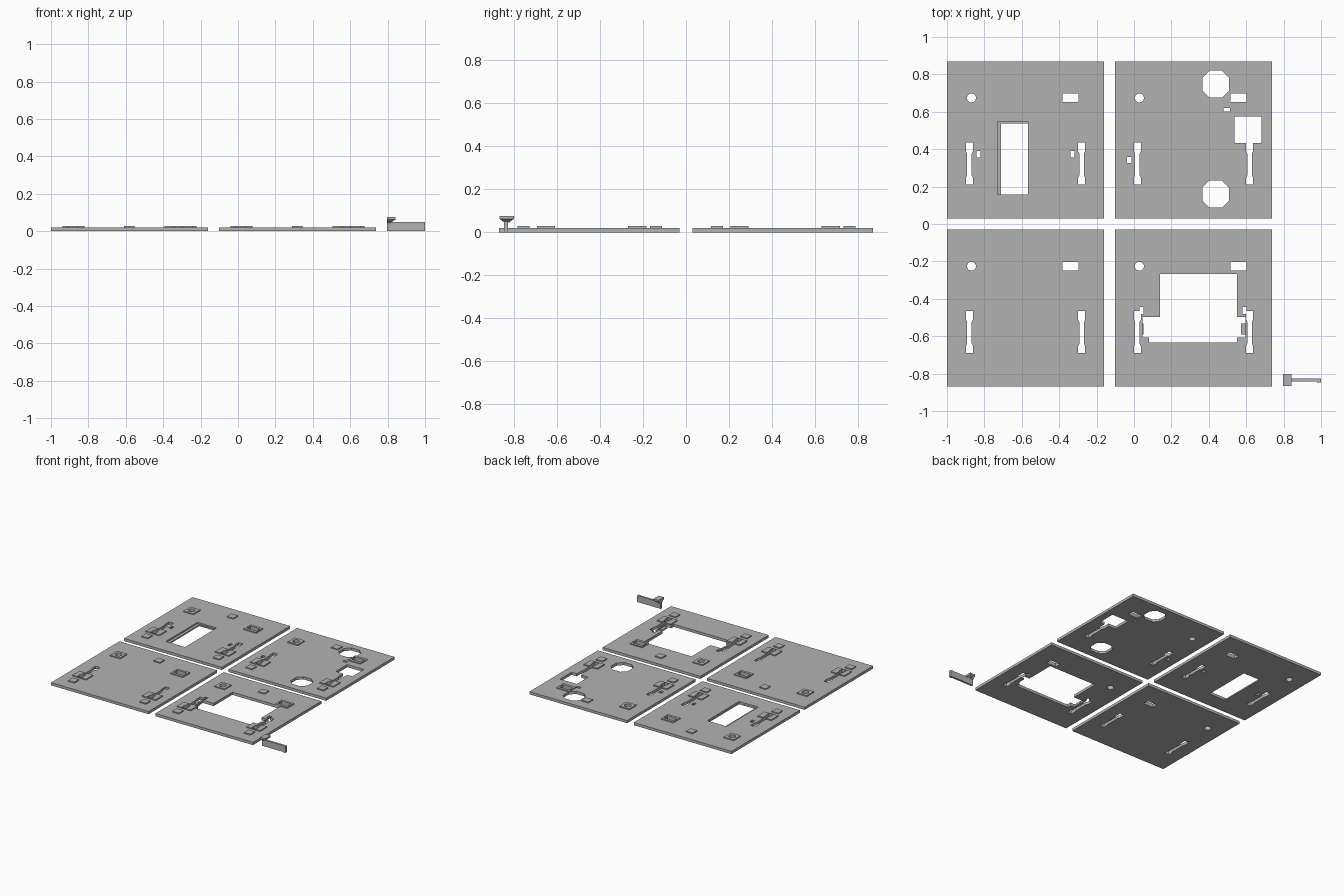
import bpy, bmesh, math

if "Cube" in bpy.data.objects:
    bpy.data.objects.remove(bpy.data.objects["Cube"])

TOP, PAD = 0.021, 0.029      # plate surface and raised pad height
grey = bpy.data.materials.new("plain grey")
grey.diffuse_color = (0.45, 0.45, 0.45, 1)
grey.use_nodes = True
grey.node_tree.nodes["Principled BSDF"].inputs["Base Color"].default_value = grey.diffuse_color


def rect(x0, x1, y0, y1):
    return [(x0, y0), (x1, y0), (x1, y1), (x0, y1)]


def ring(cx, cy, r, n=24):
    return [(cx + r * math.cos(2 * math.pi * i / n),
             cy + r * math.sin(2 * math.pi * i / n)) for i in range(n)]


def octagon(cx, cy, h=0.072, c=0.038):
    k = h - c
    return [(cx + x, cy + y) for x, y in
            [(-k, -h), (k, -h), (h, -k), (h, k), (k, h), (-k, h), (-h, k), (-h, -k)]]


def keyslot(cx, y0):
    # long slot with a narrow waist, wider at both ends
    half = [(0.019, 0), (0.019, 0.036), (0.012, 0.05), (0.012, 0.165), (0.019, 0.178), (0.019, 0.225)]
    return ([(cx + w, y0 + y) for w, y in half]
            + [(cx - w, y0 + y) for w, y in reversed(half)])


def prisms(name, outlines, z0, z1):
    """One object holding an upright prism for every outline."""
    bm = bmesh.new()
    for pts in outlines:
        low = [bm.verts.new((x, y, z0)) for x, y in pts]
        high = [bm.verts.new((x, y, z1)) for x, y in pts]
        bm.faces.new(low[::-1])
        bm.faces.new(high)
        for i in range(len(pts)):
            j = (i + 1) % len(pts)
            bm.faces.new((low[i], low[j], high[j], high[i]))
    bmesh.ops.recalc_face_normals(bm, faces=bm.faces)
    me = bpy.data.meshes.new(name)
    bm.to_mesh(me)
    bm.free()
    me.materials.append(grey)
    ob = bpy.data.objects.new(name, me)
    bpy.context.collection.objects.link(ob)
    return ob


def cut(ob, cutters):
    for c in cutters:
        m = ob.modifiers.new("cut", 'BOOLEAN')
        m.operation, m.solver, m.object = 'DIFFERENCE', 'EXACT', c
    bpy.context.view_layer.update()
    deps = bpy.context.evaluated_depsgraph_get()
    me = bpy.data.meshes.new_from_object(ob.evaluated_get(deps))
    ob.modifiers.clear()
    ob.data = me


def plate(name, dx, dy, holes, pocket=None):
    def move(pts):
        return [(x + dx, y + dy) for x, y in pts]
    base = prisms(name, [move(rect(-1, -0.16, 0.03, 0.87))], 0, TOP)
    # raised pads: hole pad, slot pad, locating blocks, key slot pads
    pads = prisms(name + "_pads", [move(p) for p in (
        rect(-0.912, -0.826, 0.631, 0.717),
        rect(-0.393, -0.286, 0.631, 0.717),
        rect(-0.609, -0.553, 0.733, 0.789),
        rect(-0.938, -0.820, 0.206, 0.291),
        rect(-0.340, -0.222, 0.206, 0.291),
        rect(-0.914, -0.858, 0.117, 0.172),
        rect(-0.299, -0.243, 0.117, 0.172))], TOP, PAD)
    # openings shared by all plates, then those of this plate
    common = [move(p) for p in (
        ring(-0.869, 0.674, 0.024),
        rect(-0.382, -0.297, 0.652, 0.698),
        keyslot(-0.880, 0.211), keyslot(-0.280, 0.211))]
    cutters = [prisms("cutter", [p], -0.05, 0.1) for p in common + holes]
    if pocket:
        cutters.append(prisms("cutter", [pocket], 0.010, 0.1))
    for c in cutters:
        c.hide_render = True
    cut(base, cutters)
    cut(pads, cutters)
    for c in cutters:
        bpy.data.objects.remove(c)


# Four mounting plates
plate("plain_plate", 0, -0.9, [])
plate("window_plate", 0, 0, [
    rect(-0.71, -0.567, 0.158, 0.537),
    rect(-0.842, -0.821, 0.356, 0.390),
    rect(-0.340, -0.319, 0.356, 0.390)],
    pocket=rect(-0.731, -0.566, 0.157, 0.547))
plate("port_plate", 0.898, 0, [
    octagon(0.437, 0.748), octagon(0.437, 0.160),
    rect(0.537, 0.681, 0.434, 0.575),
    rect(0.479, 0.513, 0.602, 0.620),
    rect(-0.038, -0.014, 0.326, 0.358)])
plate("frame_plate", 0.898, -0.9, [
    [(0.080, -0.634), (0.551, -0.634), (0.551, -0.606), (0.596, -0.606),
     (0.596, -0.497), (0.551, -0.497), (0.551, -0.267), (0.138, -0.267),
     (0.138, -0.497), (0.046, -0.497), (0.046, -0.606), (0.080, -0.606)],
    rect(0.029, 0.051, -0.480, -0.443),
    rect(0.580, 0.602, -0.480, -0.443)])

# Small retaining tabs at the sides of the frame opening
prisms("frame_tabs", [rect(0.036, 0.051, -0.590, -0.532),
                      rect(0.572, 0.597, -0.590, -0.532)], 0.0, 0.010)

# Clip: thin upright arm with a foot at its end and a flared head
prisms("clip_arm", [rect(0.797, 1.0, -0.842, -0.827)], 0, 0.05)
prisms("clip_foot", [rect(0.978, 1.0, -0.847, -0.842)], 0, 0.05)
prisms("clip_head", [rect(0.797, 0.842, -0.867, -0.801)], 0.062, 0.076)
flare = prisms("clip_flare", [rect(0.797, 0.842, -0.867, -0.801)], 0.045, 0.062)
for v in flare.data.vertices:
    if v.co.z < 0.05:
        v.co.x = min(v.co.x, 0.815)
        v.co.y = -0.834 + (v.co.y + 0.834) * 0.3
